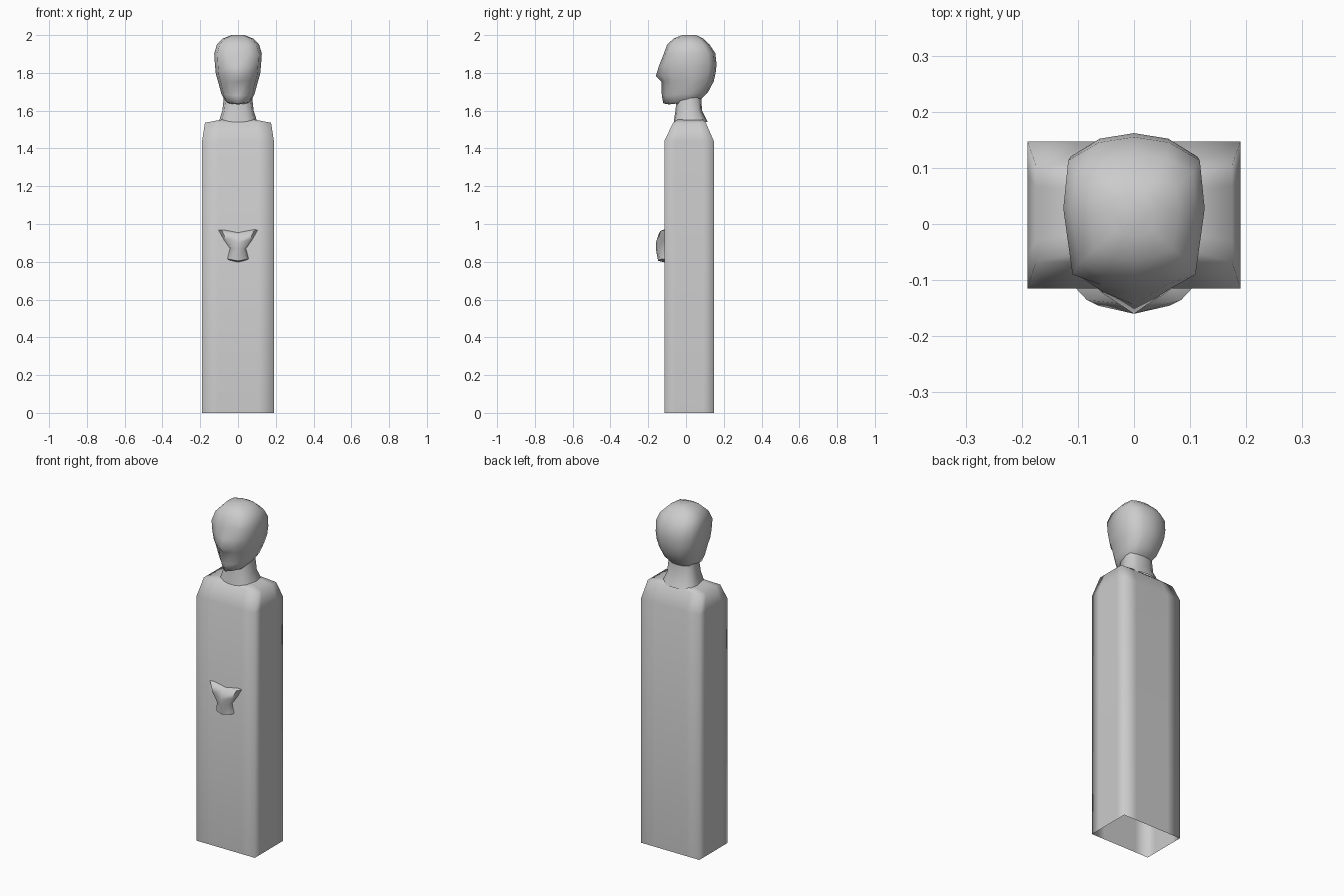
import bpy, math

if "Cube" in bpy.data.objects:
    bpy.data.objects.remove(bpy.data.objects["Cube"])


def build(name, rings, closed=True, cap_top=True, angle=60):
    """Loft equal-length point rows into one smooth-shaded mesh."""
    n = len(rings[0])
    verts = [p for r in rings for p in r]
    faces = []
    for i in range(len(rings) - 1):
        for j in range(n if closed else n - 1):
            k = (j + 1) % n
            faces.append((i*n + j, i*n + k, (i+1)*n + k, (i+1)*n + j))
    if cap_top:
        faces.append(tuple((len(rings) - 1)*n + j for j in range(n)))
    me = bpy.data.meshes.new(name)
    me.from_pydata(verts, [], faces)
    ob = bpy.data.objects.new(name, me)
    bpy.context.collection.objects.link(ob)
    bpy.ops.object.select_all(action='DESELECT')
    ob.select_set(True)
    bpy.context.view_layer.objects.active = ob
    bpy.ops.object.shade_smooth_by_angle(angle=math.radians(angle))
    return ob


def rect_ring(w, y0, y1, z):
    """Rectangle with each side cut in four, counter-clockwise from above."""
    c = [(-w, y0), (w, y0), (w, y1), (-w, y1)]
    cuts = (0, 0.22, 0.5, 0.78)
    return [(a[0] + (b[0]-a[0])*t, a[1] + (b[1]-a[1])*t, z)
            for a, b in zip(c, c[1:] + c[:1]) for t in cuts]


def head_ring(w, yf, yc, yb, zf, zb):
    """Symmetric 12-point section: pointed front, rounded back."""
    d = yb - yc
    half = [(0, yf), (0.47*w, (yf + yc)/2 - 0.004), (0.87*w, yc), (w, yc + 0.48*d),
            (0.93*w, yc + 0.83*d), (0.5*w, yc + 0.96*d), (0, yb)]
    pts = half + [(-x, y) for x, y in reversed(half[1:-1])]
    return [(x, y, zf + (zb - zf)*(y - yf)/(yb - yf)) for x, y in pts]


# Square shaft, open underneath, with sloped shoulders
build("pillar", [rect_ring(*r) for r in (
    (0.19, -0.115, 0.147, 0), (0.19, -0.115, 0.147, 1.44),
    (0.175, -0.068, 0.105, 1.536), (0.09, -0.045, 0.09, 1.552))], angle=91)

# Neck
build("neck", [head_ring(*r) for r in (
    (0.102, -0.065, -0.045, 0.115, 1.54, 1.54),
    (0.083, -0.056, -0.035, 0.085, 1.60, 1.60),
    (0.075, -0.05, -0.03, 0.08, 1.66, 1.68))], cap_top=False)

# Head with chin, nose and forehead
build("head", [head_ring(*r) for r in (
    (0.055, -0.09, -0.04, 0.06, 1.633, 1.65),
    (0.07, -0.12, -0.06, 0.085, 1.638, 1.665),
    (0.088, -0.128, -0.065, 0.115, 1.68, 1.695),
    (0.106, -0.131, -0.075, 0.147, 1.755, 1.755),
    (0.117, -0.16, -0.08, 0.157, 1.782, 1.80),
    (0.122, -0.144, -0.087, 0.162, 1.835, 1.845),
    (0.126, -0.118, -0.09, 0.155, 1.90, 1.905),
    (0.112, -0.10, -0.07, 0.125, 1.95, 1.95),
    (0.08, -0.065, -0.045, 0.09, 1.982, 1.982),
    (0.035, -0.02, -0.01, 0.055, 2.0, 2.0))], angle=100)

# Carved relief on the front face: half-width, centre z, side z, depth
relief = []
for w, zc, zs, y in ((0.088, 0.955, 0.972, -0.113), (0.105, 0.945, 0.968, -0.145),
                     (0.078, 0.90, 0.92, -0.16), (0.043, 0.87, 0.87, -0.16),
                     (0.057, 0.805, 0.815, -0.148), (0.05, 0.797, 0.81, -0.113)):
    relief.append([(s*w, -0.113 + (y + 0.113)*f, zc + (zs - zc)*abs(s))
                   for s, f in ((1, 0), (0.8, 0.7), (0, 1), (-0.8, 0.7), (-1, 0))])
build("front_relief", relief, closed=False, cap_top=False)
